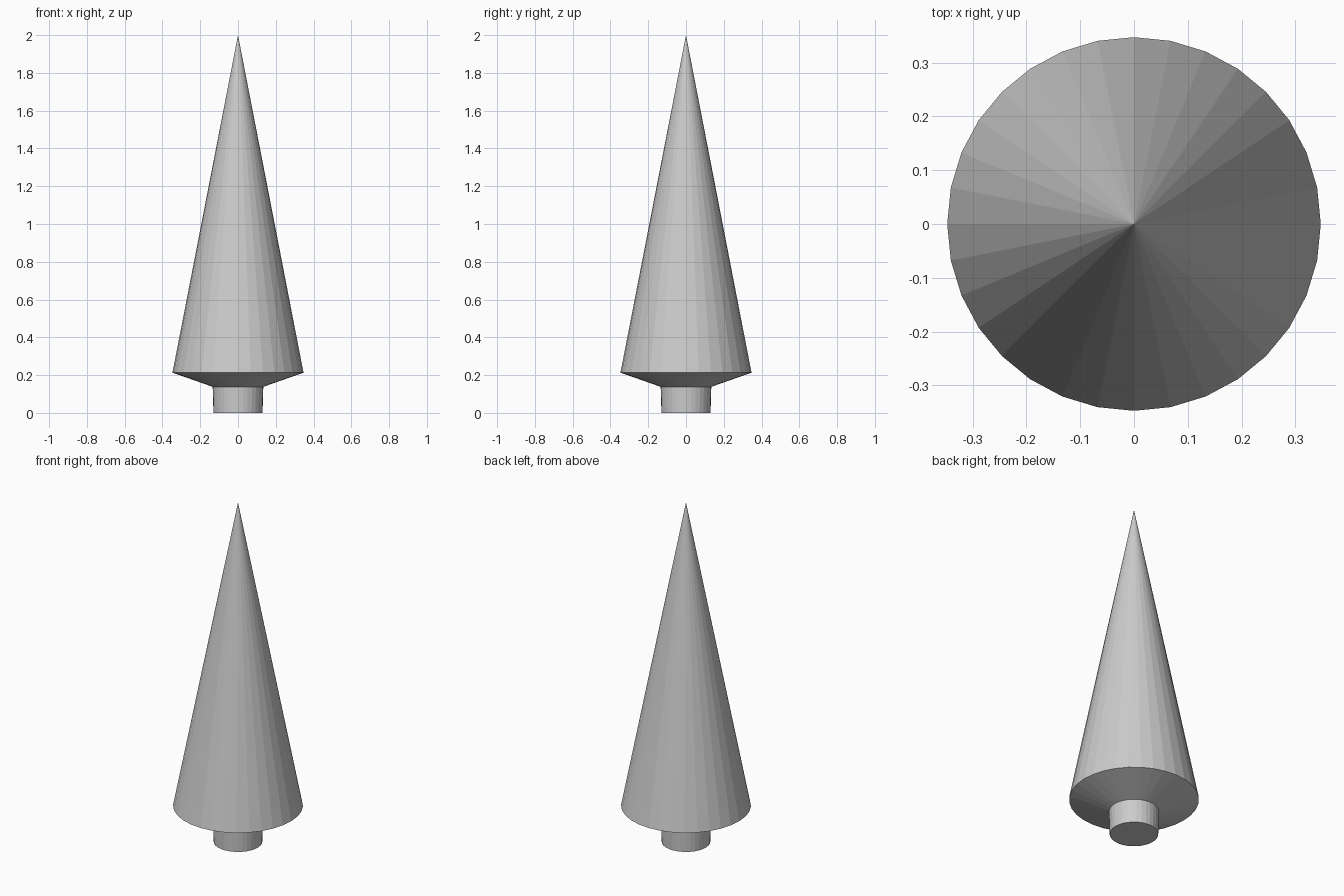
import bpy, bmesh
from math import cos, sin, tau

if "Cube" in bpy.data.objects:
    bpy.data.objects.remove(bpy.data.objects["Cube"])

SIDES = 32


def lathe(name, profile):
    """Revolve (radius, z) points about z, bottom to top; radius 0 makes a tip."""
    bm = bmesh.new()
    rings = []
    for r, z in profile:
        n = SIDES if r > 0 else 1
        rings.append([bm.verts.new((r * cos(tau * i / SIDES), r * sin(tau * i / SIDES), z))
                      for i in range(n)])
    for low, high in zip(rings, rings[1:]):
        for i in range(SIDES):
            j = (i + 1) % SIDES
            if len(high) == 1:
                bm.faces.new((low[i], low[j], high[0]))
            else:
                bm.faces.new((low[i], low[j], high[j], high[i]))
    return name, bm, rings


def finish(name, bm):
    bmesh.ops.recalc_face_normals(bm, faces=bm.faces)
    mesh = bpy.data.meshes.new(name)
    bm.to_mesh(mesh)
    bm.free()
    obj = bpy.data.objects.new(name, mesh)
    bpy.context.collection.objects.link(obj)
    return obj


# Trunk stub with a closed bottom, meeting the foliage at its top
name, bm, rings = lathe("trunk", [(0.13, 0), (0.134, 0.138)])
bm.faces.new(rings[0][::-1])
finish(name, bm)

# Foliage: sloped underside, wide rim and tall pointed cone
name, bm, rings = lathe("foliage", [(0.134, 0.138), (0.347, 0.213), (0, 2.0)])
foliage = finish(name, bm)
# Open underside: make sure the faces point outward
if foliage.data.polygons[-1].normal.dot(foliage.data.polygons[-1].center) < 0:
    foliage.data.flip_normals()
trunk = bpy.data.objects["trunk"]
if trunk.data.polygons[-1].normal.z > 0:
    trunk.data.flip_normals()
